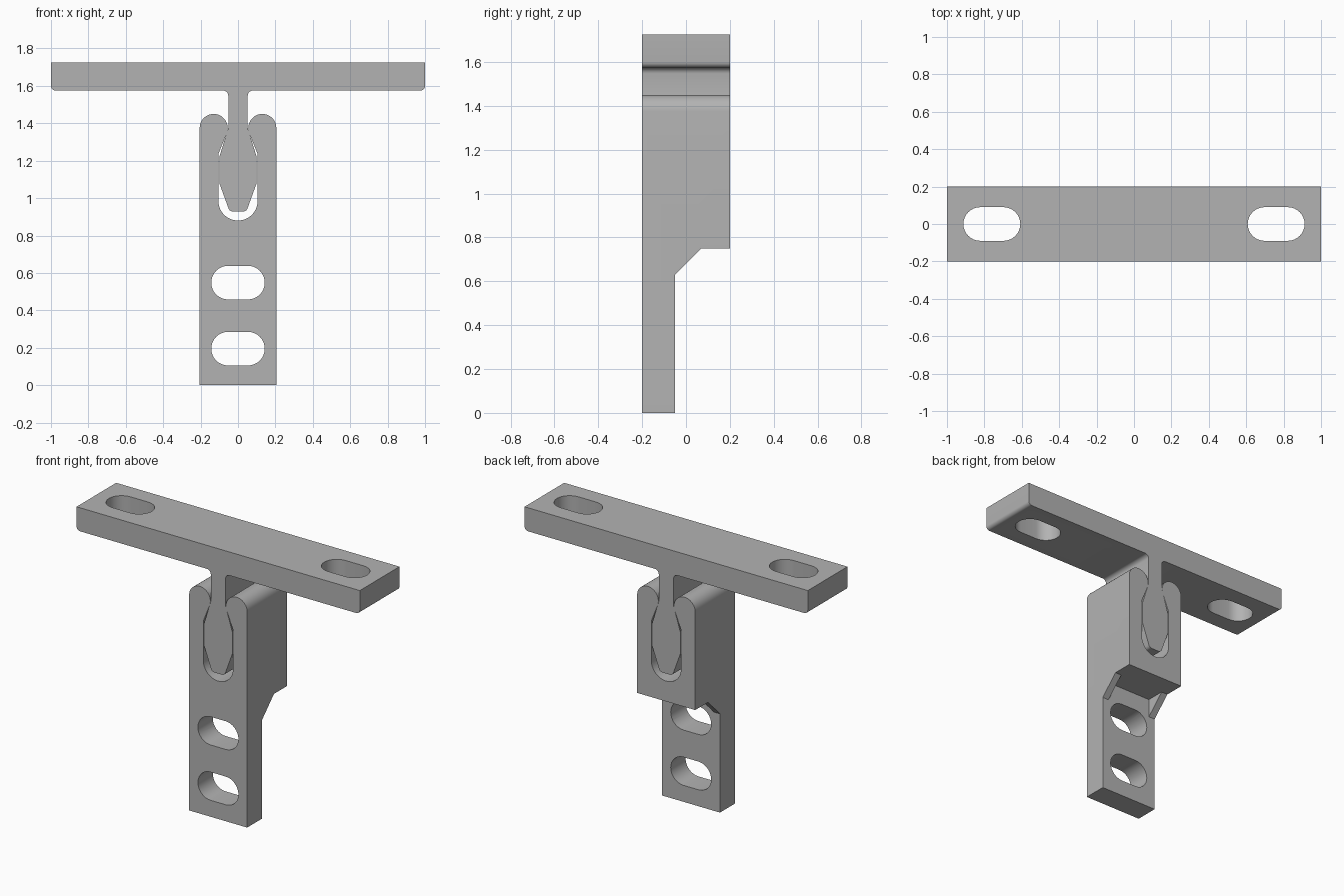
import bpy, bmesh
from math import cos, sin, radians
from mathutils import Vector

if "Cube" in bpy.data.objects:
    bpy.data.objects.remove(bpy.data.objects["Cube"], do_unlink=True)

grey = bpy.data.materials.new("plain grey")
grey.use_nodes = True
grey.diffuse_color = (0.45, 0.45, 0.45, 1)
grey.node_tree.nodes["Principled BSDF"].inputs["Base Color"].default_value = grey.diffuse_color

DEPTH = 0.2        # half depth of the block and the crossbar
BACK = -0.05       # back face of the thin mounting tongue


def arc(cx, cy, r, start, end, steps=12):
    angles = [radians(start + (end - start) * i / steps) for i in range(steps + 1)]
    return [(cx + r * cos(a), cy + r * sin(a)) for a in angles]


def mirrored(half):
    return half + [(-x, z) for x, z in reversed(half)]


def prism(name, outline, axis, low, high):
    """Extrude a closed outline along one axis."""
    place = {"x": lambda a, b, t: (t, a, b),
             "y": lambda a, b, t: (a, t, b),
             "z": lambda a, b, t: (a, b, t)}[axis]
    bm = bmesh.new()
    verts = [bm.verts.new(place(a, b, low)) for a, b in outline]
    face = bm.faces.new(verts)
    out = bmesh.ops.extrude_face_region(bm, geom=[face])
    shift = Vector(place(0, 0, high - low))
    bmesh.ops.translate(bm, vec=shift,
                        verts=[v for v in out["geom"] if isinstance(v, bmesh.types.BMVert)])
    bmesh.ops.remove_doubles(bm, verts=bm.verts, dist=0.0001)
    bmesh.ops.recalc_face_normals(bm, faces=bm.faces)
    mesh = bpy.data.meshes.new(name)
    bm.to_mesh(mesh)
    bm.free()
    mesh.materials.append(grey)
    obj = bpy.data.objects.new(name, mesh)
    bpy.context.collection.objects.link(obj)
    return obj


def activate(obj):
    bpy.ops.object.select_all(action="DESELECT")
    obj.select_set(True)
    bpy.context.view_layer.objects.active = obj


def cut(target, cutter):
    activate(target)
    mod = target.modifiers.new("cut", "BOOLEAN")
    mod.operation = "DIFFERENCE"
    mod.solver = "EXACT"
    mod.object = cutter
    bpy.ops.object.modifier_apply(modifier=mod.name)
    bpy.data.objects.remove(cutter, do_unlink=True)


def stadium(cx, cy, half_length, r):
    reach = half_length - r
    return arc(cx + reach, cy, r, -90, 90, 16) + arc(cx - reach, cy, r, 90, 270, 16)


# Crossbar with its stem and wedge-shaped tongue
tee = prism("crossbar_and_wedge", mirrored(
    [(1, 1.725)]
    + arc(0.975, 1.6, 0.025, 0, -90, 6)
    + arc(0.08, 1.547, 0.028, 90, 180, 6)
    + [(0.052, 1.374), (0.1, 1.22), (0.1, 1.08)]
    + arc(0.027, 0.953, 0.025, -19, -90, 6)), "y", -DEPTH, DEPTH)
for side in (-1, 1):
    cut(tee, prism("bar_slot", stadium(side * 0.76, 0, 0.152, 0.09), "z", 1.4, 2))

# Clamp block with two rounded jaws around the wedge socket
clamp = prism("clamp_bracket", mirrored(
    [(0.205, 0)]
    + arc(0.13, 1.375, 0.075, 0, 200, 20)
    + [(0.105, 1.235)]
    + arc(0, 0.985, 0.105, 0, -88, 14)), "y", -DEPTH, DEPTH)

# Step the lower back away on a slope, then hollow it between two side ribs
cut(clamp, prism("step_cutter", [(BACK, -1), (BACK, 0.63), (0.07, 0.75), (0.5, 0.75), (0.5, -1)],
                 "x", -0.5, 0.5))
cut(clamp, prism("rib_cutter", [(BACK, 0.5), (BACK, 0.75), (0.15, 0.75), (0.15, 0.5)],
                 "x", -0.16, 0.16))

# Mounting slots in the tongue
for z in (0.195, 0.548):
    cut(clamp, prism("mount_slot", stadium(0, z, 0.143, 0.09), "y", -0.5, 0.1))

for obj in (tee, clamp):
    activate(obj)
    bpy.ops.object.shade_smooth_by_angle(angle=radians(30))
